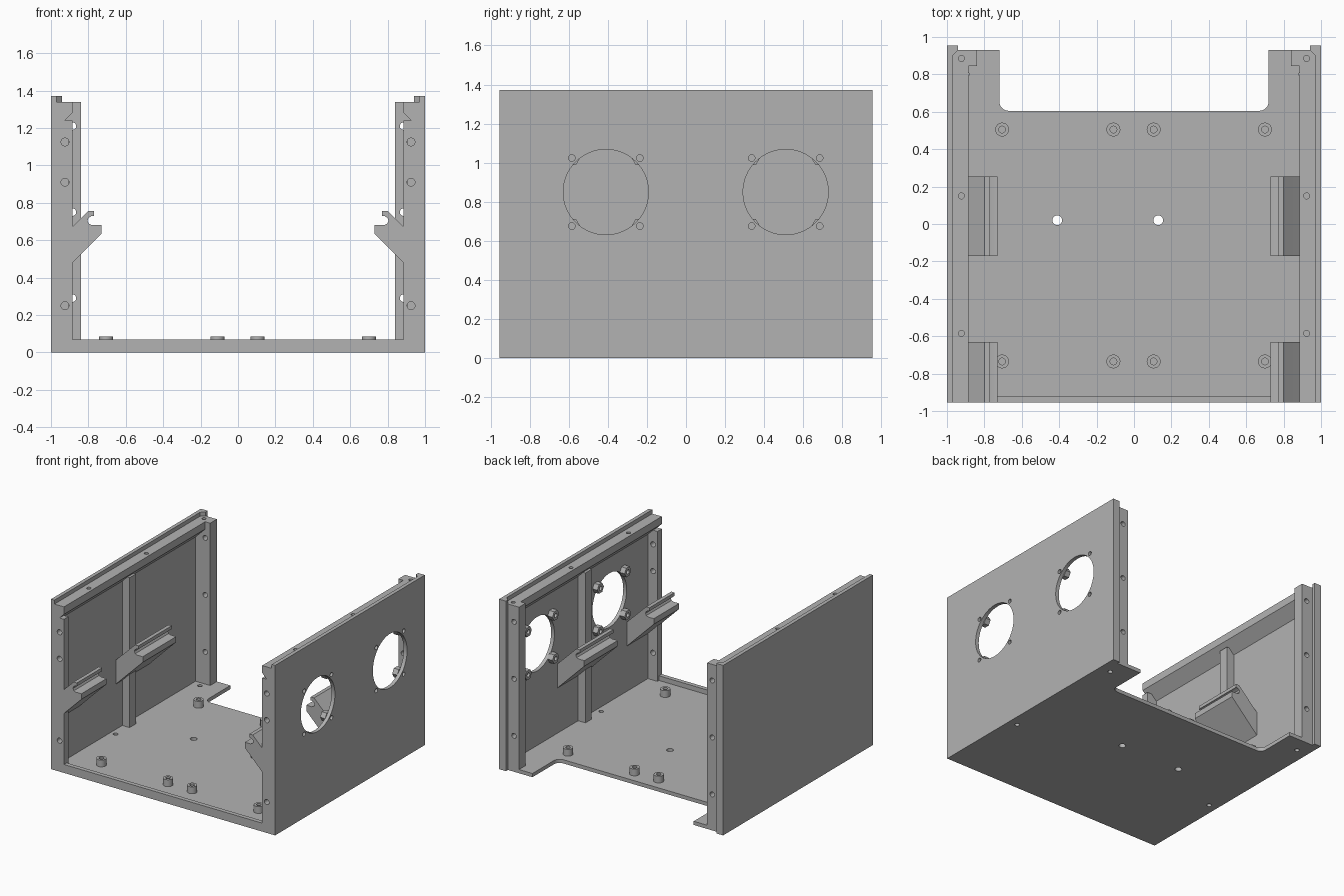
import bpy, bmesh, math
from mathutils import Matrix, Vector

cube = bpy.data.objects.get("Cube")
if cube:
    bpy.data.objects.remove(cube)

grey = bpy.data.materials.new("plain grey")
grey.use_nodes = True
colour = (0.45, 0.45, 0.45, 1)
grey.diffuse_color = colour
grey.node_tree.nodes["Principled BSDF"].inputs["Base Color"].default_value = colour

D = 0.955      # half depth
TOP = 1.34     # top of the rails
SKIN = 0.97    # inner face of the side panels
FLOOR = 0.03   # floor thickness


def finish(name, bm):
    bmesh.ops.recalc_face_normals(bm, faces=bm.faces)
    mesh = bpy.data.meshes.new(name)
    bm.to_mesh(mesh)
    bm.free()
    obj = bpy.data.objects.new(name, mesh)
    mesh.materials.append(grey)
    bpy.context.collection.objects.link(obj)
    return obj


def prism(name, points, axis, lo, hi):
    """Extrude a 2D outline along an axis; the outline uses the other two axes in order."""
    def place(p, t):
        return {"x": (t, *p), "y": (p[0], t, p[1]), "z": (*p, t)}[axis]
    bm = bmesh.new()
    face = bm.faces.new([bm.verts.new(place(p, lo)) for p in points])
    moved = bmesh.ops.extrude_face_region(bm, geom=[face])["geom"]
    shift = Vector(place((0, 0), hi - lo))
    bmesh.ops.translate(bm, vec=shift, verts=[v for v in moved if isinstance(v, bmesh.types.BMVert)])
    return finish(name, bm)


def box(name, x, y, z):
    return prism(name, [(x[0], y[0]), (x[1], y[0]), (x[1], y[1]), (x[0], y[1])], "z", *z)


def rods(name, axis, radius, length, centres, sides=24):
    """One mesh holding a cylinder at every centre."""
    turn = {"x": Matrix.Rotation(math.pi / 2, 4, "Y"),
            "y": Matrix.Rotation(math.pi / 2, 4, "X"), "z": Matrix()}[axis]
    bm = bmesh.new()
    for c in centres:
        bmesh.ops.create_cone(bm, cap_ends=True, segments=sides, radius1=radius, radius2=radius,
                              depth=length, matrix=Matrix.Translation(c) @ turn)
    return finish(name, bm)


def drill(obj, *args, **kw):
    """Cut a set of round holes and drop the cutter."""
    cutter = rods("drill_cutter", *args, **kw)
    cutter.hide_render = True
    mod = obj.modifiers.new("holes", "BOOLEAN")
    mod.operation, mod.solver, mod.object = "DIFFERENCE", "EXACT", cutter
    bpy.context.view_layer.objects.active = obj
    bpy.ops.object.modifier_apply(modifier=mod.name)
    bpy.data.objects.remove(cutter)


# Floor with a rounded rear cut-out
half = [(1, -D), (1, 0.93), (0.72, 0.93)]
for i in range(7):
    a = math.pi / 2 * i / 6
    half.append((0.67 + 0.05 * math.cos(a), 0.655 - 0.05 * math.sin(a)))
floor = prism("floor", half + [(-x, y) for x, y in reversed(half)], "z", 0, FLOOR)
drill(floor, "z", 0.026, 0.2, [(-0.41, 0.02, 0), (0.13, 0.02, 0)])
drill(floor, "z", 0.018, 0.2, [(s * x, y, 0) for s in (1, -1) for x, y in ((0.925, -0.24), (0.9, 0.8))])
box("front_sill", (-0.9, 0.9), (-D, -0.92), (0, 0.068))

# Standoffs on the floor
spots = [(x, y, 0.055) for x in (-0.705, -0.11, 0.105, 0.7) for y in (-0.735, 0.505)]
standoffs = rods("standoffs", "z", 0.037, 0.06, spots)
drill(standoffs, "z", 0.018, 0.2, spots)

# Hook outline: x outward from the centre, z
hook = [(SKIN, 0.395), (0.73, 0.635), (0.73, 0.68), (0.78, 0.68), (0.797, 0.687),
        (0.805, 0.703), (0.8, 0.718), (0.785, 0.728), (0.77, 0.73), (0.77, 0.757),
        (0.8, 0.757), (0.883, 0.675), (SKIN, 0.59)]

# Fan positions on the left panel
fans = [(-0.41, 0.85), (0.51, 0.85)]
screws = [(0.95, y + a, z + b) for y, z in fans for a in (-0.174, 0.174) for b in (-0.174, 0.174)]

for s, side in ((1, "left"), (-1, "right")):
    def flip(pts):
        return [(s * x, v) for x, v in pts]

    def span(a, b):
        return tuple(sorted((s * a, s * b)))

    # Side panel, with its raised outer lip
    panel = box(side + "_panel", span(SKIN, 1), (-D, D), (0, 1.372))
    if s > 0:
        drill(panel, "x", 0.218, 0.3, [(1, y, z) for y, z in fans], sides=64)
        drill(panel, "x", 0.017, 0.3, screws)

    # Rear strip with chamfered inner corner
    prism(side + "_rear_strip", flip([(SKIN, D), (0.94, D), (0.94, 0.93), (SKIN, 0.9)]), "z", 0, 1.372)

    # Rear post, bored from behind and above
    post = box(side + "_rear_post", span(0.84, SKIN), (0.845, 0.93), (0, TOP))
    drill(post, "y", 0.02, 0.4, [(s * 0.885, 0.89, z) for z in (0.29, 0.75, 1.21)])
    drill(post, "z", 0.016, 0.12, [(s * 0.923, 0.885, TOP)])

    # Front flange
    flange = box(side + "_front_flange", span(0.885, SKIN), (-D, -0.9), (0, TOP - 0.1))
    drill(flange, "y", 0.021, 0.4, [(s * 0.925, -D, z) for z in (0.25, 0.91, 1.125)])

    # Top rail with sloping underside
    rail = prism(side + "_top_rail", flip([(SKIN, TOP), (0.885, TOP), (0.885, 1.28), (SKIN, 1.195)]),
                 "y", -D, 0.845)
    drill(rail, "z", 0.016, 0.12, [(s * 0.923, y, TOP) for y in (-0.585, 0.15)])

    # Stiffening rib and the two hook brackets
    box(side + "_rib", span(0.905, SKIN), (-0.09, -0.01), (0, 1.24))
    prism(side + "_front_hook", flip(hook), "y", -D, -0.632)
    prism(side + "_middle_hook", flip(hook), "y", -0.172, 0.255)

# Screw bosses round the fan openings
bosses = rods("fan_screw_bosses", "x", 0.042, 0.045, screws, sides=6)
drill(bosses, "x", 0.017, 0.3, screws)

# Smooth only the round parts
for obj in bpy.context.view_layer.objects:
    obj.select_set(obj.type == "MESH")
bpy.ops.object.shade_smooth_by_angle(angle=math.radians(30))
